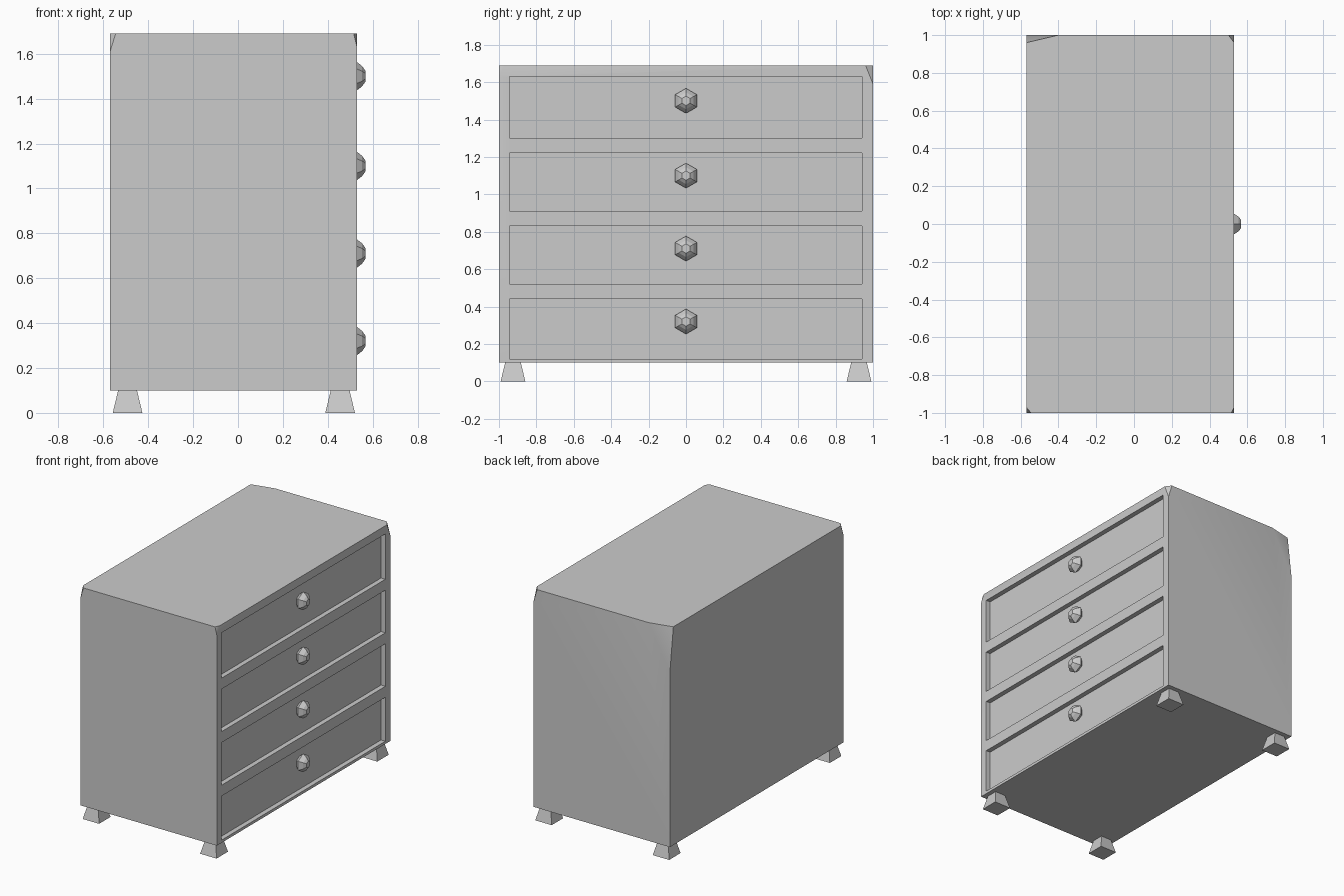
import bpy, bmesh
from math import cos, sin, pi, sqrt, radians
from mathutils import Vector, Matrix

if "Cube" in bpy.data.objects:
    bpy.data.objects.remove(bpy.data.objects["Cube"])

X0, X1, Z0, Z1 = -0.57, 0.53, 0.10, 1.69
DRAWERS = [(0.12, 0.44), (0.52, 0.83), (0.91, 1.22), (1.30, 1.63)]
KNOB_Z = [0.32, 0.71, 1.10, 1.50]


def add_object(name, bm):
    bmesh.ops.recalc_face_normals(bm, faces=bm.faces[:])
    mesh = bpy.data.meshes.new(name)
    bm.to_mesh(mesh)
    bm.free()
    obj = bpy.data.objects.new(name, mesh)
    bpy.context.collection.objects.link(obj)
    return obj


def box(bm, lo, hi):
    lo, hi = Vector(lo), Vector(hi)
    m = Matrix.Translation((lo + hi) / 2) @ Matrix.Diagonal((*(hi - lo), 1))
    bmesh.ops.create_cube(bm, size=1, matrix=m)


def clip_corner(bm, sx, sy, dx, dy, dz):
    # slice one top corner off through three points on its edges
    c = Vector((X1 if sx > 0 else X0, sy, Z1))
    n = Vector((sx / dx, sy / dy, 1 / dz)).normalized()
    cut = bmesh.ops.bisect_plane(bm, geom=bm.verts[:] + bm.edges[:] + bm.faces[:],
                                 plane_co=c - Vector((sx * dx, 0, 0)),
                                 plane_no=n, clear_outer=True)
    edges = [e for e in cut["geom_cut"] if isinstance(e, bmesh.types.BMEdge)]
    bmesh.ops.edgeloop_fill(bm, edges=edges)


# cabinet body with worn top corners
bm = bmesh.new()
box(bm, (X0, -1, Z0), (X1, 1, Z1))
clip_corner(bm, -1, -1, 0.025, 0.03, 0.08)
clip_corner(bm, 1, -1, 0.015, 0.03, 0.06)
clip_corner(bm, 1, 1, 0.03, 0.04, 0.10)
clip_corner(bm, -1, 1, 0.17, 0.04, 0.32)
body = add_object("cabinet_body", bm)

# recessed drawer fronts
bm = bmesh.new()
for lo, hi in DRAWERS:
    box(bm, (X1 - 0.035, -0.945, lo), (X1 + 0.1, 0.94, hi))
cutter = add_object("drawer_cutter", bm)
cutter.hide_render = True
mod = body.modifiers.new("drawers", "BOOLEAN")
mod.operation = "DIFFERENCE"
mod.solver = "EXACT"
mod.object = cutter
bpy.context.view_layer.objects.active = body
body.select_set(True)
bpy.ops.object.modifier_apply(modifier=mod.name)
bpy.data.objects.remove(cutter)
bpy.ops.object.shade_smooth_by_angle(angle=radians(30))

# faceted six-sided knobs
PROFILE = [(0.485, 0.03), (0.525, 0.067), (0.553, 0.045), (0.567, 0.025)]
for i, z in enumerate(KNOB_Z):
    bm = bmesh.new()
    rings = [[bm.verts.new((x, r * sin(k * pi / 3), z + r * cos(k * pi / 3)))
              for k in range(6)] for x, r in PROFILE]
    for a, b in zip(rings, rings[1:]):
        for k in range(6):
            j = (k + 1) % 6
            bm.faces.new((a[k], a[j], b[j], b[k]))
    bm.faces.new(rings[0])
    bm.faces.new(rings[-1])
    add_object(f"drawer_knob_{i + 1}", bm)

# tapered square feet
for xn, x in (("back", -0.492), ("front", 0.455)):
    for yn, y in (("left", -0.925), ("right", 0.925)):
        bm = bmesh.new()
        m = Matrix.Translation((x, y, Z0 / 2)) @ Matrix.Rotation(pi / 4, 4, "Z")
        bmesh.ops.create_cone(bm, cap_ends=True, segments=4, radius1=0.066 * sqrt(2),
                              radius2=0.042 * sqrt(2), depth=Z0, matrix=m)
        add_object(f"{xn}_{yn}_foot", bm)
